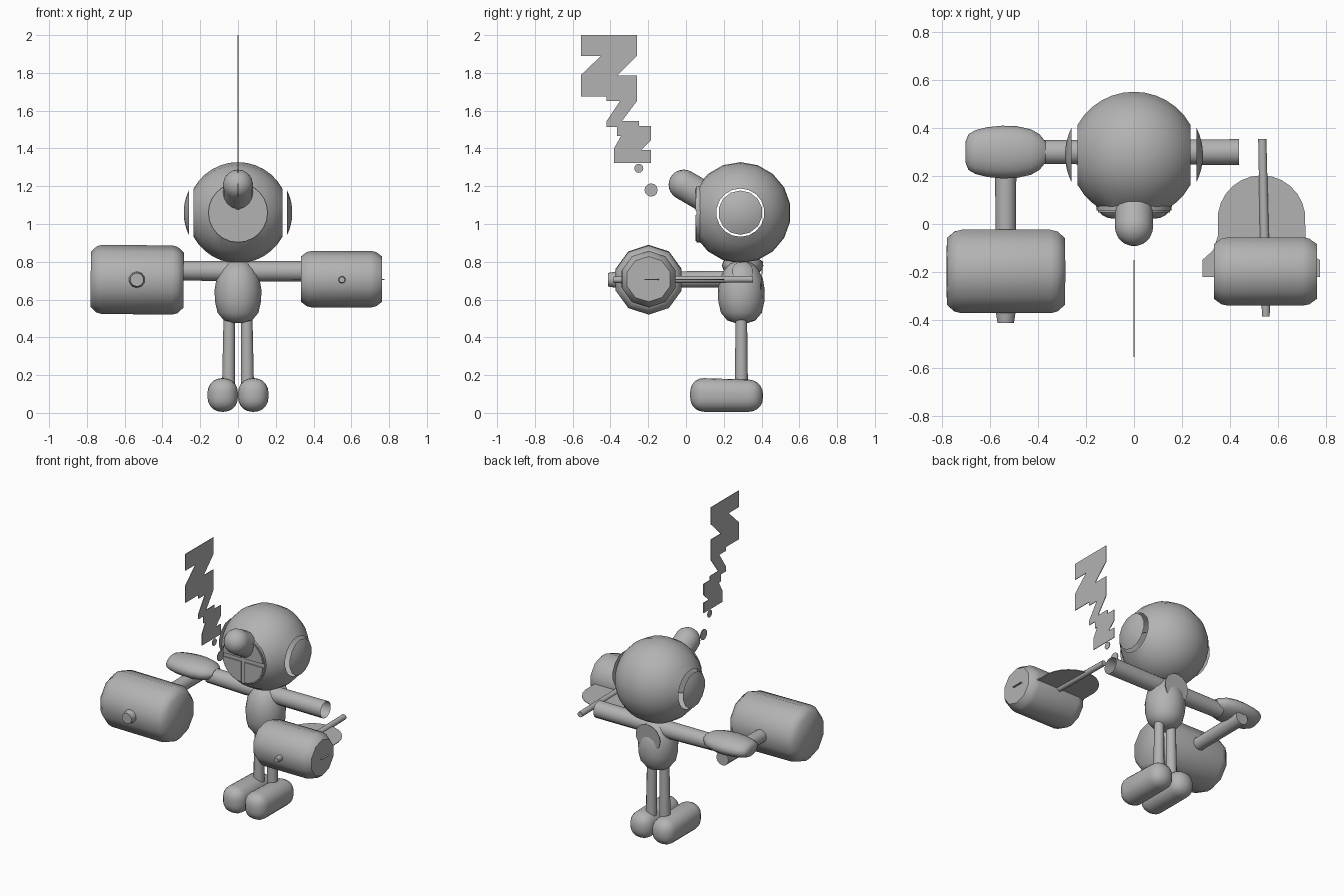
import bpy, bmesh, math
from mathutils import Vector

if "Cube" in bpy.data.objects:
    bpy.data.objects.remove(bpy.data.objects["Cube"])

grey = bpy.data.materials.new("plain_grey")
grey.diffuse_color = (0.45, 0.45, 0.45, 1)
grey.use_nodes = True
grey.node_tree.nodes["Principled BSDF"].inputs["Base Color"].default_value = grey.diffuse_color


def finish(name, bm, angle=40):
    """Turn a bmesh into a named, smooth shaded grey object."""
    bmesh.ops.recalc_face_normals(bm, faces=bm.faces)
    me = bpy.data.meshes.new(name)
    bm.to_mesh(me)
    bm.free()
    ob = bpy.data.objects.new(name, me)
    bpy.context.collection.objects.link(ob)
    me.materials.append(grey)
    bpy.ops.object.select_all(action='DESELECT')
    ob.select_set(True)
    bpy.context.view_layer.objects.active = ob
    bpy.ops.object.shade_smooth_by_angle(angle=math.radians(angle))
    return ob


def lathe(profile, start, axis, seg=16, squash=1, cap=(True, True)):
    """Spin (radius, distance) points round an axis; returns a bmesh."""
    bm = bmesh.new()
    o, d = Vector(start), Vector(axis).normalized()
    v = Vector((0, 1, 0)) if abs(d.z) > 0.9 else Vector((0, 0, 1))
    u = v.cross(d).normalized()
    v = d.cross(u)
    rings = []
    for r, t in profile:
        rings.append([bm.verts.new(o + d * t + r * (u * math.sin(a) + v * math.cos(a) * squash))
                      for a in (2 * math.pi * i / seg for i in range(seg))])
    for a, b in zip(rings, rings[1:]):
        for i in range(seg):
            j = (i + 1) % seg
            bm.faces.new((a[i], a[j], b[j], b[i]))
    if cap[0]:
        bm.faces.new(rings[0])
    if cap[1]:
        bm.faces.new(rings[-1])
    return bm


def rod(name, a, b, r1, r2, seg=12, cap=(True, True)):
    a, b = Vector(a), Vector(b)
    return finish(name, lathe([(r1, 0), (r2, (b - a).length)], a, b - a, seg, 1, cap))


def plate(name, pts, offset, thick=0.004):
    """Thin flat sheet: pts are 3D points, extruded along offset direction."""
    bm = bmesh.new()
    d = Vector(offset) * thick
    f = bm.faces.new([bm.verts.new(Vector(p) - d / 2) for p in pts])
    new = bmesh.ops.extrude_face_region(bm, geom=[f])["geom"]
    bmesh.ops.translate(bm, vec=d, verts=[g for g in new if isinstance(g, bmesh.types.BMVert)])
    return finish(name, bm, 20)


def arc(r, a0, a1, n):
    return [(r * math.cos(math.radians(a0 + (a1 - a0) * i / n)),
             r * math.sin(math.radians(a0 + (a1 - a0) * i / n))) for i in range(n + 1)]


# head: open at both ears, cut flat at the mouth
HY, HZ, R = 0.288, 1.06, 0.2675
head = lathe([(y, x) for x, y in arc(R, 180 - 28.5, 28.5, 12)], (0, HY, HZ), (1, 0, 0), 18, 1, (False, False))
bmesh.ops.bisect_plane(head, geom=head.verts[:] + head.edges[:] + head.faces[:],
                       plane_co=(0, 0.072, 0), plane_no=(0, -1, 0), clear_outer=True)
finish("head", head)

# ear caps: slices of the head sphere set a little outward
for side, s in (("right", 1), ("left", -1)):
    prof = [(y, x + 0.02) for x, y in arc(R, 26, 3, 4)]
    finish(side + "_ear_cap", lathe(prof, (0, HY, HZ), (s, 0, 0), 14))

# mouth: round base with four quarter plates that leave a cross between them
rod("mouth_base", (0, 0.1, HZ), (0, 0.056, HZ), 0.157, 0.157, 24)
for k in range(4):
    sx, sz = (1, 1, -1, -1)[k], (1, -1, 1, -1)[k]
    pts = [(sx * 0.012, 0.053, HZ + sz * 0.012)]
    pts += [(sx * x, 0.053, HZ + sz * z) for x, z in arc(0.15, 5, 85, 6)]
    plate("mouth_quarter", pts, (0, 1, 0), 0.008)

# nose: slanted capsule
nose = [(max(y, 0.002), 0.08 - x) for x, y in arc(0.08, 0, 90, 6)] + [(0.08, 0.22)]
ax = Vector((0, 0.1, -0.058)).normalized()
finish("nose", lathe(nose, Vector((0, -0.012, 1.208)) - ax * 0.08, ax))

# torso and the flat leaf on its back
torso = [(0.03, 0.475), (0.075, 0.49), (0.108, 0.53), (0.122, 0.59), (0.124, 0.65),
         (0.114, 0.71), (0.09, 0.76), (0.06, 0.79), (0.03, 0.803)]
finish("torso", lathe(torso, (0, 0.293, 0), (0, 0, 1)))
plate("back_leaf", [(x, 0.40 + z * 0.08, 0.715 + z) for x, z in arc(0.09, 0, 345, 15)], (0, 1, 0))

# legs and feet
for side, s in (("right", 1), ("left", -1)):
    rod(side + "_leg", (s * 0.05, 0.293, 0.12), (s * 0.046, 0.293, 0.53), 0.035, 0.03)
    bm = bmesh.new()
    bmesh.ops.create_cube(bm, size=1)
    for v in bm.verts:
        v.co = (s * 0.081 + v.co.x * 0.16, 0.215 + v.co.y * 0.385, 0.096 + v.co.z * 0.18)
        if v.co.z > 0.1 and v.co.y > 0.2:
            v.co.z -= 0.012
    bmesh.ops.bevel(bm, geom=bm.edges[:], offset=0.073, segments=5, profile=0.5, affect='EDGES')
    finish(side + "_foot", bm, 50)

# arms: the right one is an open sleeve, the left one ends in a flattened hand
rod("right_arm", (0, 0.3, 0.75), (0.438, 0.3, 0.75), 0.053, 0.055, 14, (False, False))
rod("left_arm", (0, 0.3, 0.75), (-0.42, 0.3, 0.755), 0.055, 0.05, 14)
hand = [(0.045, 0.37), (0.075, 0.395), (0.095, 0.43), (0.108, 0.49), (0.11, 0.55),
        (0.104, 0.61), (0.092, 0.66), (0.075, 0.69), (0.045, 0.702)]
finish("left_hand", lathe(hand, (0, 0.3, 0.78), (-1, 0, 0), 16, 0.56))


# mallets: ten-sided heads with chamfered ends
def mallet_head(name, x0, x1, r, z, tilt):
    n = x1 - x0
    c = 0.032
    prof = [(r * 0.8, 0), (r * 0.96, c), (r, c * 1.9), (r, n - c * 1.9), (r * 0.96, n - c), (r * 0.8, n)]
    finish(name, lathe(prof, (x0, -0.198, z - tilt * n / 2), (1, 0, tilt), 10), 50)


mallet_head("left_mallet_head", -0.78, -0.288, 0.183, 0.705, -0.01)
mallet_head("right_mallet_head", 0.333, 0.763, 0.15, 0.708, 0)
rod("left_mallet_handle", (-0.535, -0.2, 0.705), (-0.535, 0.38, 0.71), 0.042, 0.045)
rod("left_mallet_tip", (-0.535, -0.36, 0.705), (-0.535, -0.412, 0.705), 0.045, 0.036, 10)
rod("right_mallet_handle", (0.547, -0.2, 0.706), (0.535, 0.355, 0.708), 0.02, 0.018, 10)
rod("right_mallet_tip", (0.55, -0.3, 0.705), (0.55, -0.385, 0.705), 0.022, 0.016, 10)

# flat fan through the right mallet
fan = [(0.285, -0.22), (0.285, -0.15), (0.33, -0.11), (0.35, -0.05)]
fan += [(0.532 + 1.0 * x, 0.02 + y) for x, y in arc(0.183, 172, 8, 12)]
fan += [(0.715, -0.05), (0.74, -0.13), (0.775, -0.15), (0.775, -0.22)]
plate("mallet_fan", [(x, y, 0.706) for x, y in fan], (0, 0, 1))

# smoke: flat zigzag ribbon with two round puffs
smoke = [(-.555, 2), (-.555, 1.89), (-.45, 1.89), (-.555, 1.79), (-.555, 1.675), (-.42, 1.675),
         (-.42, 1.65), (-.35, 1.65), (-.42, 1.545), (-.42, 1.513), (-.365, 1.513), (-.365, 1.465),
         (-.345, 1.465), (-.38, 1.402), (-.38, 1.323), (-.185, 1.323), (-.185, 1.392), (-.238, 1.392),
         (-.185, 1.444), (-.185, 1.518), (-.249, 1.518), (-.249, 1.545), (-.339, 1.545),
         (-.26, 1.65), (-.26, 1.785), (-.365, 1.785), (-.26, 1.89), (-.26, 2)]
plate("smoke_zigzag", [(0, y, z) for y, z in smoke], (1, 0, 0))
for y, z, r in ((-0.185, 1.18, 0.035), (-0.25, 1.295, 0.024)):
    plate("smoke_puff", [(0, y + a, z + b) for a, b in arc(r, 0, 330, 11)], (1, 0, 0))
